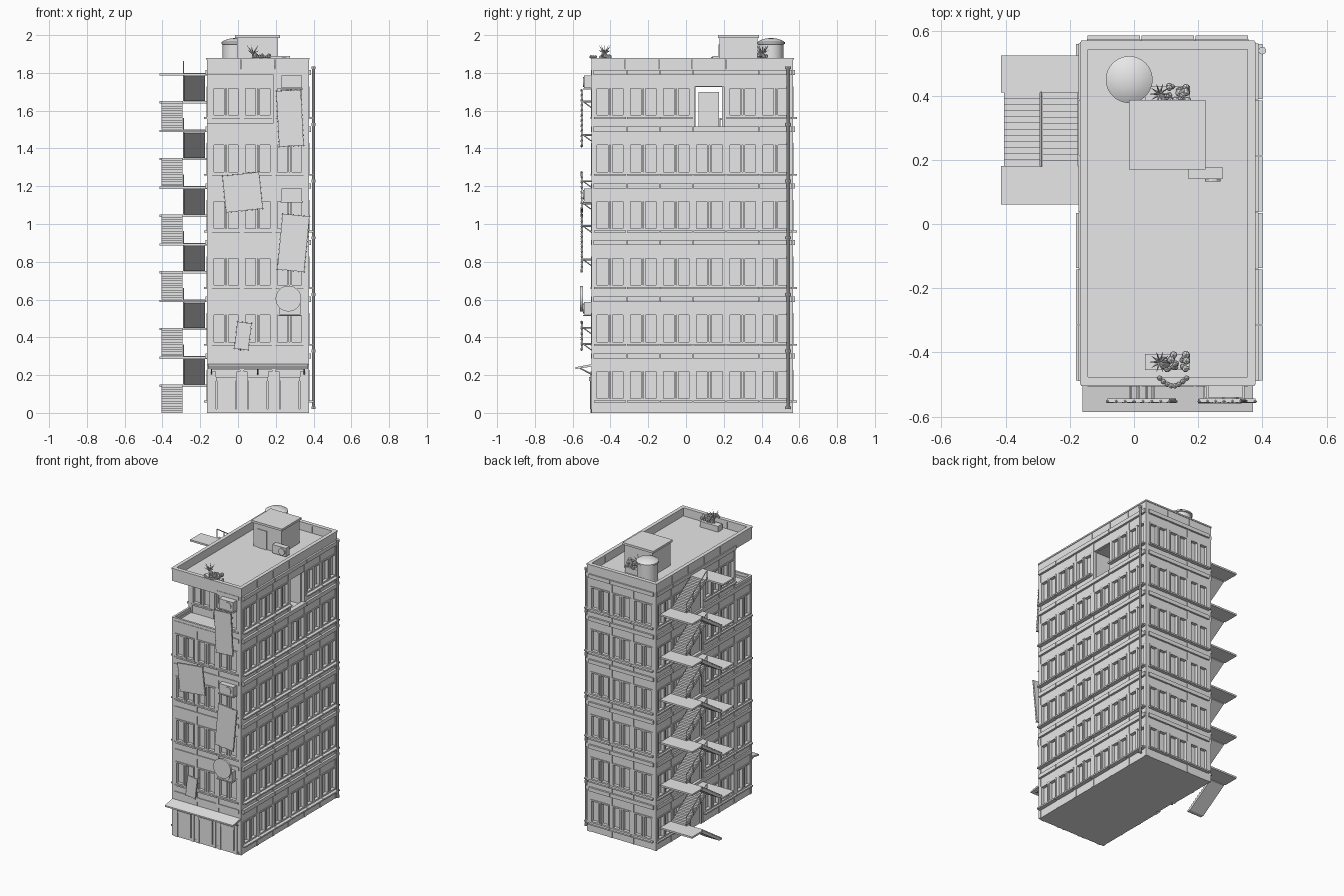
import bpy, bmesh, math, random
from mathutils import Matrix, Vector

if "Cube" in bpy.data.objects:
    bpy.data.objects.remove(bpy.data.objects["Cube"])

random.seed(4)
grey = bpy.data.materials.new("concrete_grey")
grey.diffuse_color = (0.8, 0.8, 0.8, 1)
grey.use_nodes = True
grey.node_tree.nodes["Principled BSDF"].inputs["Base Color"].default_value = grey.diffuse_color


class Part:
    """Collects primitives into one named object."""
    def __init__(self, name):
        self.name, self.bm = name, bmesh.new()

    def box(self, x0, x1, y0, y1, z0, z1, m=Matrix()):
        mid = Matrix.Translation(((x0 + x1) / 2, (y0 + y1) / 2, (z0 + z1) / 2))
        size = Matrix.Diagonal((abs(x1 - x0), abs(y1 - y0), abs(z1 - z0), 1))
        bmesh.ops.create_cube(self.bm, size=1, matrix=m @ mid @ size)

    def rod(self, a, b, r, r2=None, n=8):
        a, b = Vector(a), Vector(b)
        m = Matrix.Translation((a + b) / 2) @ (b - a).to_track_quat('Z', 'Y').to_matrix().to_4x4()
        bmesh.ops.create_cone(self.bm, cap_ends=True, segments=n, radius1=r,
                              radius2=r if r2 is None else r2, depth=(b - a).length, matrix=m)

    def ball(self, c, r):
        bmesh.ops.create_icosphere(self.bm, subdivisions=1, radius=r, matrix=Matrix.Translation(c))

    def prism(self, pts, x0, x1):
        """Extrude a (y, z) outline along x."""
        f = self.bm.faces.new([self.bm.verts.new((x0, y, z)) for y, z in pts])
        ext = bmesh.ops.extrude_face_region(self.bm, geom=[f])['geom']
        bmesh.ops.translate(self.bm, vec=(x1 - x0, 0, 0),
                            verts=[v for v in ext if isinstance(v, bmesh.types.BMVert)])

    def done(self, smooth=False):
        bmesh.ops.recalc_face_normals(self.bm, faces=self.bm.faces)
        me = bpy.data.meshes.new(self.name)
        self.bm.to_mesh(me)
        self.bm.free()
        me.materials.append(grey)
        ob = bpy.data.objects.new(self.name, me)
        bpy.context.collection.objects.link(ob)
        if smooth:
            bpy.context.view_layer.objects.active = ob
            ob.select_set(True)
            bpy.ops.object.shade_smooth_by_angle(angle=math.radians(35))
            ob.select_set(False)


X0, X1, Y0, Y1 = -0.165, 0.375, -0.50, 0.567     # outer wall planes
FL, D = 0.30, 0.02                               # floor height, window recess
TX, TY = 0.19, -0.315                            # terrace inner corner
PA, PB = 0.05, 0.19                              # top floor passage

# solid core behind the windows
core = Part("building_core")
cx0, cx1, cy0, cy1 = X0 + D, X1 - D, Y0 + D, Y1 - D
core.box(cx0, cx1, cy0, cy1, 0, 1.5)
core.box(cx0, cx1, TY + D, PA, 1.5, 1.8)
core.box(TX, cx1, cy0, TY + D, 1.5, 1.8)
core.box(cx0, cx1, PB, cy1, 1.5, 1.8)
core.box(cx0, cx1, PA, PB, 1.725, 1.8)
core.done()

walls, frames, ledges = Part("wall_panels"), Part("window_frames"), Part("floor_ledges")
doors, shutters = Part("doors"), Part("shop_shutters")


def bay(m, w, f, out, kind="window"):
    """One facade bay; local x runs along the wall, y points outwards."""
    z = f * FL
    for a, b in ((0, 0.01), (w - 0.01, w)):
        walls.box(a, b, -D, 0, z, z + FL, m)
    walls.box(0, w, -D, -0.003, z + 0.228, z + FL, m)
    ledges.box(0.001, w - 0.001, -D, out * 0.5, z + 0.288, z + 0.315, m)
    if kind == "window":
        walls.box(0, w, -D, -0.003, z, z + 0.066, m)
        ledges.box(0.002, w - 0.002, -D, out, z + 0.056, z + 0.066, m)
        c = w / 2
        for a in (0.01, c - 0.012, c + 0.002, w - 0.02):
            frames.box(a, a + 0.01, -D, 0.003, z + 0.066, z + 0.228, m)
        for h in (0.066, 0.218):
            frames.box(0.01, w - 0.01, -D, 0.002, z + h, z + h + 0.01, m)
    elif kind == "door":
        doors.box(0.03, w - 0.03, -D, -0.012, z, z + 0.2, m)
        for a in (0.02, w - 0.03):
            doors.box(a, a + 0.01, -D, 0, z, z + 0.21, m)
        doors.box(0.02, w - 0.02, -D, 0, z + 0.2, z + 0.21, m)
    elif kind == "shop":
        for a in (0.01, w - 0.03):
            shutters.box(a, a + 0.02, -D, 0.006, z, z + 0.22, m)
        shutters.box(0.035, w - 0.035, -D, 0.008, z + 0.02, z + 0.17, m)
        shutters.box(0.03, w - 0.03, -D, 0.014, z + 0.17, z + 0.19, m)
        shutters.box(0, w, -D, 0.002, z, z + 0.02, m)


def frame_at(origin, u, n):
    m = Matrix.Identity(4)
    m.col[0], m.col[1] = Vector((*u, 0, 0)), Vector((*n, 0, 0))
    m.col[3] = Vector((*origin, 0, 1))
    return m


# facades: start, direction, normal, bay count, bay width, ledge depth
WX, WY = 0.168, 0.1755
sides = {"front": ((-0.147, Y0), (1, 0), (0, -1), 3, WX, 0.006),
         "back": ((-0.147, Y1), (1, 0), (0, 1), 3, WX, 0.02),
         "right": ((X1, -0.49), (0, 1), (1, 0), 6, WY, 0.025),
         "left": ((X0, -0.49), (0, 1), (-1, 0), 6, WY, 0.015)}
for side, (o, u, n, count, w, out) in sides.items():
    for f in range(6):
        for i in range(count):
            kind, push = "window", 0
            if side == "front" and f == 0:
                kind = "shop"
            if side == "front" and f == 5 and i < 2:
                push = TY - Y0                       # set back behind the terrace
            if side == "left" and i == 3:
                kind = "open" if f == 5 else "door"
            if side == "right" and i == 3 and f == 5:
                kind = "open"
            if side == "left" and i == 0 and f == 5:
                continue
            p = (o[0] + u[0] * w * i, o[1] + u[1] * w * i + push)
            bay(frame_at(p, u, n), w, f, out, kind)

# corner pillars
for x in (X0, X1 - D):
    for y in (Y0, Y1 - D):
        walls.box(x, x + D, y, y + D, 0, 1.5 if x == X0 and y == Y0 else 1.82)
doors.box(X0 + 0.005, X0 + 0.015, 0.065, 0.175, 1.5, 1.7)
for p in (walls, frames, ledges, doors, shutters):
    p.done()

# terrace low wall
terrace = Part("terrace_wall")
terrace.box(X0, TX, Y0, Y0 + 0.015, 1.5, 1.535)
terrace.box(X0, X0 + 0.015, Y0, TY, 1.5, 1.535)
terrace.done()

# roof slab and parapet in panels
roof = Part("roof_slab")
roof.box(X0, X1, Y0, Y1, 1.79, 1.82)
roof.done()
par = Part("roof_parapet")
for a, b in ((X0, X0 + 0.018), (X1 - 0.018, X1)):
    for i in range(6):
        s = (Y1 - Y0) / 6
        par.box(a, b, Y0 + s * i + 0.001, Y0 + s * (i + 1) - 0.001, 1.81, 1.872)
    par.box(a - 0.004, b + 0.004, Y0, Y1, 1.87, 1.88)
for a, b in ((Y0, Y0 + 0.02), (Y1 - 0.02, Y1)):
    for i in range(3):
        s = (X1 - X0) / 3
        par.box(X0 + s * i + 0.001, X0 + s * (i + 1) - 0.001, a, b, 1.81, 1.872)
    par.box(X0, X1, a - 0.004, b + 0.004, 1.87, 1.88)
par.done()

# rooftop hut with door and wall unit
hut = Part("roof_hut")
hut.box(-0.005, 0.213, 0.178, 0.378, 1.82, 1.985)
hut.box(-0.015, 0.223, 0.17, 0.386, 1.985, 2.0)
hut.box(0.03, 0.10, 0.172, 0.18, 1.82, 1.95)
hut.box(0.17, 0.275, 0.14, 0.178, 1.83, 1.89)
hut.rod((0.245, 0.14, 1.86), (0.245, 0.132, 1.86), 0.024, n=12)
hut.done()

# water tank
tank = Part("water_tank")
prof = [(0, 1.82), (0.066, 1.82), (0.066, 1.95), (0.073, 1.953), (0.073, 1.963),
        (0.055, 1.974), (0.03, 1.981), (0, 1.985)]
vs = [tank.bm.verts.new((r, 0, z)) for r, z in prof]
es = [tank.bm.edges.new(e) for e in zip(vs, vs[1:])]
bmesh.ops.spin(tank.bm, geom=vs + es, axis=(0, 0, 1), cent=(0, 0, 0), angle=math.tau, steps=32)
bmesh.ops.remove_doubles(tank.bm, verts=tank.bm.verts, dist=1e-4)
bmesh.ops.translate(tank.bm, vec=(-0.015, 0.45, 0), verts=tank.bm.verts)
tank.done(smooth=True)

# planters with bushes and spiky plants
plants = Part("roof_plants")
for y in (-0.43, 0.405):
    plants.box(0.035, 0.175, y - 0.025, y + 0.025, 1.82, 1.86)
    for i in range(22):
        plants.ball((random.uniform(0.09, 0.17), y + random.uniform(-0.025, 0.025),
                     random.uniform(1.86, 1.895)), random.uniform(0.008, 0.014))
    plants.rod((0.08, y, 1.85), (0.08, y, 1.905), 0.005)
    for i in range(10):
        a = i * math.tau / 10
        plants.rod((0.08, y, 1.9), (0.08 + 0.032 * math.cos(a), y + 0.032 * math.sin(a),
                                    1.92 + 0.025 * (i % 2)), 0.005, 0.0005, 5)
for i in range(8):                               # vine over the parapet
    plants.ball((0.08 + 0.012 * i, -0.48 - 0.025 * math.sin(i * math.pi / 7), 1.885), 0.009)
plants.done()

# drain pipe on the back right corner
pipe = Part("drain_pipe")
pipe.rod((0.4, 0.54, 0.02), (0.4, 0.54, 1.82), 0.008, n=10)
for f in range(7):
    pipe.rod((0.4, 0.54, f * FL + 0.02), (0.4, 0.54, f * FL + 0.035), 0.012, n=10)
pipe.done(smooth=True)

# fire escape: flights, landings and railings
flights, landings, rails = Part("stair_flights"), Part("stair_landings"), Part("stair_railings")
SA, SB, N = 0.18, 0.41, 12


def flight(x0, x1, ya, yb, z):
    dy, dz = (yb - ya) / N, 0.15 / N
    pts = [(ya, z)]
    for i in range(N):
        pts += [(ya + dy * i, z + dz * (i + 1)), (ya + dy * (i + 1), z + dz * (i + 1))]
    pts += [(yb, z + 0.132), (ya + dy * 1.4, z)]
    flights.prism(pts, x0, x1)


for f in range(6):
    z = f * FL
    flight(-0.405, -0.293, SA, SB, z)
    flight(-0.285, -0.175, SB, SA, z + 0.15)
    landings.box(-0.415, X0, SB, 0.525, z + 0.138, z + 0.15)
    landings.box(-0.415, X0, 0.06, SA, z + 0.286, z + 0.298)
    for x, a, b in ((-0.289, SB, SA),):
        rails.rod((x, a, z + 0.21), (x, b, z + 0.36), 0.003, n=6)
        for t in (0, 0.33, 0.67, 1):
            y = a + (b - a) * t
            rails.rod((x, y, z + 0.15 + 0.15 * t), (x, y, z + 0.21 + 0.15 * t), 0.003, n=6)
for p in (flights, landings, rails):
    p.done()

# shop awning with struts
awning = Part("awning")
awning.prism([(Y0, 0.245), (-0.585, 0.232), (-0.585, 0.242), (Y0, 0.258)], -0.16, 0.37)
for x in (-0.14, 0.105, 0.35):
    awning.rod((x, Y0, 0.205), (x, -0.56, 0.236), 0.004, n=6)
awning.done()

# hanging sign boards: x, z, width, height, lean in degrees
boards, bulbs, arms = Part("sign_boards"), Part("sign_bulbs"), Part("sign_brackets")
for x, z, w, h, lean in ((0.275, 1.56, 0.13, 0.295, -3), (0.024, 1.168, 0.195, 0.195, -6),
                         (0.293, 0.9, 0.143, 0.295, 5.5), (0.026, 0.408, 0.075, 0.143, 7)):
    m = Matrix.Translation((x, -0.55, z)) @ Matrix.Rotation(math.radians(lean), 4, 'Y')
    boards.box(-w / 2, w / 2, -0.006, 0.006, -h / 2, h / 2, m)
    nx, nz = round(w / 0.028), round(h / 0.028)
    rim = [(-w / 2 + w * i / nx, s * h / 2) for i in range(nx + 1) for s in (-1, 1)]
    rim += [(s * w / 2, -h / 2 + h * i / nz) for i in range(1, nz) for s in (-1, 1)]
    for a, b in rim:
        bulbs.ball(m @ Vector((a, -0.003, b)), 0.005)
    for s in (-0.3, 0.3):
        arms.rod((x + s * w * 0.6, -0.545, z + s * h), (x + s * w * 0.6, Y0 + 0.01, z + s * h), 0.005, n=6)
        arms.rod((x + s * w * 0.6, -0.545, z + s * h), (x + s * w * 0.6, Y0 + 0.01, z + s * h - 0.04), 0.003, n=6)
boards.rod((0.267, -0.56, 0.605), (0.267, -0.546, 0.605), 0.068, n=32)
for p in (boards, bulbs, arms):
    p.done()

# air conditioners on the front
ac = Part("air_conditioners")
for x, z in ((0.285, 1.752), (0.285, 1.155), (0.275, 0.553)):
    ac.box(x - 0.055, x + 0.055, -0.54, Y0 + 0.01, z - 0.033, z + 0.033)
    ac.rod((x + 0.015, -0.54, z), (x + 0.015, -0.546, z), 0.026, n=16)
    ac.box(x - 0.06, x + 0.06, -0.545, Y0 + 0.01, z - 0.04, z - 0.034)
ac.done()
